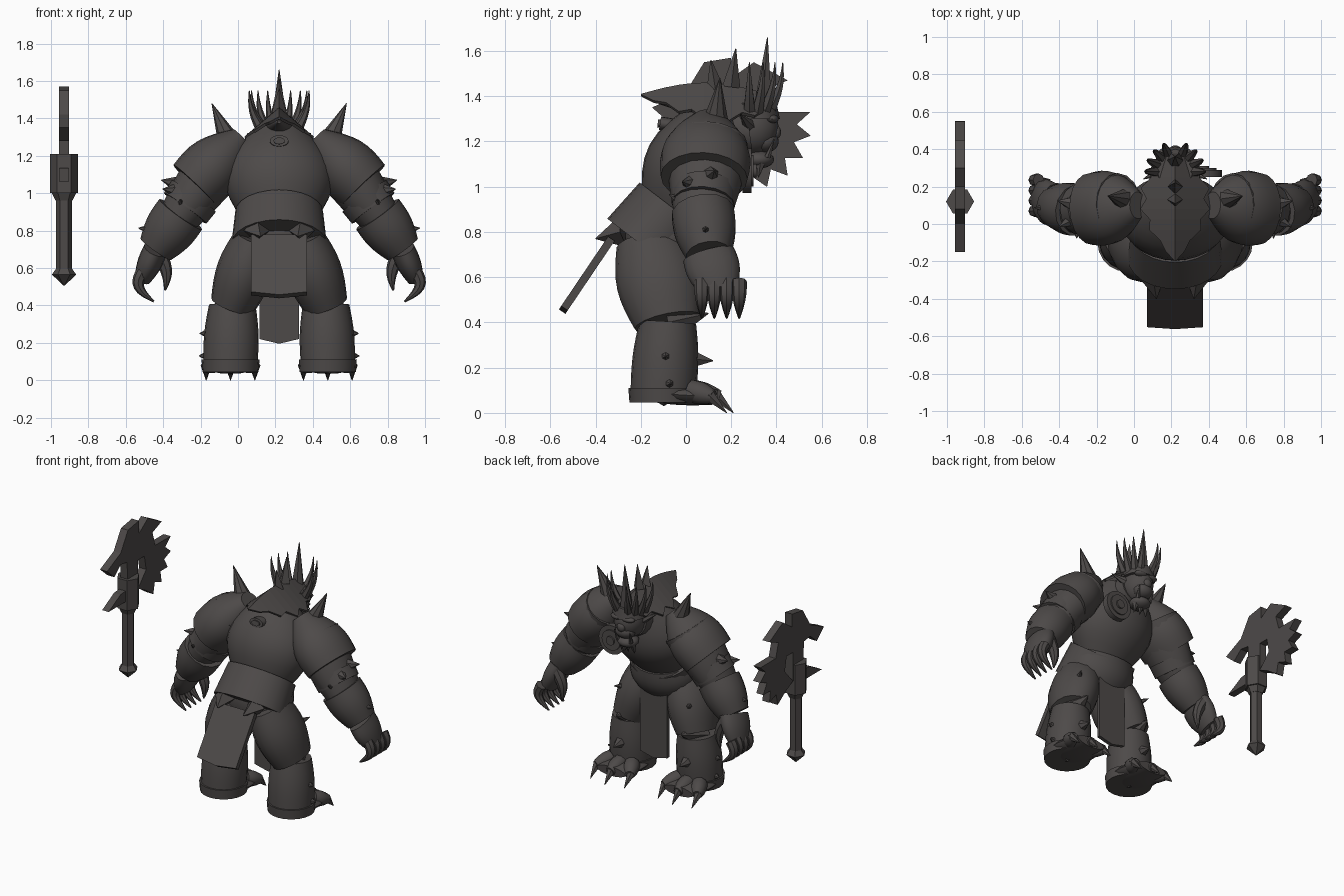
import bpy, bmesh, math
from mathutils import Vector

if "Cube" in bpy.data.objects:
    bpy.data.objects.remove(bpy.data.objects["Cube"])

mat = bpy.data.materials.new("charcoal brown")
mat.use_nodes = True
mat.diffuse_color = (.075, .068, .066, 1)
mat.node_tree.nodes["Principled BSDF"].inputs["Base Color"].default_value = mat.diffuse_color

BODY_X, AXE_X = .22, -.93
UP = Vector((0, 0, 1))
FORWARD = Vector((0, 1, 0))
OUT = Vector((1, 0, 0))

# Joints of one side, measured from the body's middle
HIP, KNEE, ANKLE = Vector((.12, -.16, .76)), Vector((.25, -.08, .4)), Vector((.26, -.1, .1))
SHOULDER, ELBOW = Vector((.3, .1, 1.2)), Vector((.56, .07, .84))
WRIST, KNUCKLE = Vector((.66, .1, .7)), Vector((.73, .15, .54))


def finish(name, bm, x, mirror, smooth=True):
    bmesh.ops.recalc_face_normals(bm, faces=bm.faces)
    mesh = bpy.data.meshes.new(name)
    bm.to_mesh(mesh)
    bm.free()
    mesh.materials.append(mat)
    ob = bpy.data.objects.new(name, mesh)
    ob.location.x = x
    bpy.context.collection.objects.link(ob)
    if mirror:
        ob.modifiers.new("Mirror", 'MIRROR')
    if smooth:
        bpy.ops.object.select_all(action='DESELECT')
        ob.select_set(True)
        bpy.context.view_layer.objects.active = ob
        bpy.ops.object.shade_smooth_by_angle(angle=math.radians(40))
    return ob


def limb(name, segments, r0, r1=.002, bulge=0, depth=1, bend=Vector(), mirror=True, n=16, x=BODY_X):
    """Tapered tubes from start to end; bulge swells and bend bows the middle."""
    bm = bmesh.new()
    for start, end in segments:
        start, end = Vector(start), Vector(end)
        steps = 8 if bulge or bend.length else 1
        rings = []
        for i in range(steps + 1):
            t = i / steps
            arch = math.sin(math.pi * t)
            along = (end - start + bend * math.pi * math.cos(math.pi * t)).normalized()
            ref = FORWARD if abs(along.y) < .8 else UP
            b = (ref - along * ref.dot(along)).normalized()
            a = b.cross(along)
            r = r0 + (r1 - r0) * t + bulge * arch
            centre = start.lerp(end, t) + bend * arch
            angles = [k * math.tau / n for k in range(n)]
            rings.append([bm.verts.new(centre + (a * math.cos(w) + b * depth * math.sin(w)) * r)
                          for w in angles])
        for low, high in zip(rings, rings[1:]):
            for k in range(n):
                bm.faces.new((low[k - 1], low[k], high[k], high[k - 1]))
        bm.faces.new(rings[0])
        bm.faces.new(rings[-1])
    return finish(name, bm, x, mirror)


def spurs(name, start, end, items, radius=.07):
    """Spikes growing from a bone: position along it and direction."""
    roots = [(start.lerp(end, t), Vector(way)) for t, way in items]
    limb(name, [(root, root + way) for root, way in roots], radius, n=6)


def slab(name, outline, thick, place, x=BODY_X):
    """Extrude a flat outline; place(a, b, d) puts it in space."""
    bm = bmesh.new()
    low, high = [[bm.verts.new(place(a, b, d)) for a, b in outline] for d in (-thick / 2, thick / 2)]
    bm.faces.new(low)
    bm.faces.new(high)
    for k in range(len(low)):
        bm.faces.new((low[k - 1], low[k], high[k], high[k - 1]))
    finish(name, bm, x, False, smooth=False)


def ball(name, centre, radii, mirror=False):
    bm = bmesh.new()
    bmesh.ops.create_uvsphere(bm, u_segments=16, v_segments=10, radius=1)
    bmesh.ops.scale(bm, vec=radii, verts=bm.verts)
    bmesh.ops.translate(bm, vec=centre, verts=bm.verts)
    finish(name, bm, BODY_X, mirror)


# Torso: hips leaning forward into a heavy hunched chest
WAIST, NECK = Vector((0, -.05, .87)), Vector((0, .14, 1.33))
BELT = Vector((0, -.18, .73))
limb("hips", [((0, -.14, .62), WAIST)], .16, .21, bulge=.05, depth=.8, mirror=False, n=24)
limb("chest", [(WAIST, NECK)], .2, .14, bulge=.12, depth=.77, mirror=False, n=28)
limb("waist_guard", [(BELT, WAIST + UP * .03)], .255, .235, depth=.83, mirror=False, n=24)
for side in (-1, 1):
    limb("waist_points", [((side * .08, -.22, .84), (side * .06, -.22, .96)),
                          ((side * .16, -.15, .86), (side * .16, -.15, .96)),
                          ((side * .12, -.28, .8), (side * .1, -.4, .77))], .07, mirror=False, n=4)
for size in (.05, .03):
    limb("back_medallion", [((0, -.05, 1.27), (0, -.14 + size / 2, 1.28))], size, size,
         depth=.6, mirror=False)

# Cloth panels with pointed ends
def panel(half, length):
    return [(-half, 0), (half, 0), (half, length), (0, length * 1.05), (-half, length)]


slab("rear_cloth", panel(.15, .37), .035,
     lambda a, b, d: (a, -.33 - b * .56 + d * .83, .77 - b * .83 - d * .56))
slab("front_cloth", panel(.105, .5), .025, lambda a, b, d: (a, .03 + d, .72 - b))

# Legs
limb("thigh", [(HIP, KNEE)], .12, .12, bulge=.03, depth=1.25)
limb("thigh_plate", [(HIP.lerp(KNEE, .4) + FORWARD * .05, KNEE + UP * .07)], .12, .11, bulge=.01)
limb("shin_guard", [(KNEE, ANKLE)], .125, .145, bulge=.01, n=20)
limb("ankle_cuff", [(ANKLE + UP * .01, ANKLE - UP * .055)], .155, .15, n=20)
spurs("shin_spikes", KNEE, ANKLE, [(0, (0, .18, .04)), (.5, (.17, 0, 0)), (.5, (0, .21, -.02)),
                                   (.9, (.17, .03, 0))], .1)
spurs("thigh_spikes", HIP, KNEE, [(.5, (.1, .19, .05))])
limb("foot", [(ANKLE - FORWARD * .1 - UP * .01, ANKLE + FORWARD * .24 - UP * .03)], .11, .11,
     bulge=.04, depth=.3)
for k in (-1, 0, 1):
    root = ANKLE + OUT * k * .08 + FORWARD * .12
    tip = ANKLE + OUT * k * .13 + FORWARD * (.25 - .03 * abs(k)) - UP * .03
    limb("toe", [(root, tip)], .05, .03, bulge=.01, n=10)
    limb("toe_claw", [(tip + UP * .01 - FORWARD * .02, tip + FORWARD * .06 - UP * .07)], .03, n=6)

# Arms
BRACER = SHOULDER.lerp(ELBOW, .87)
limb("upper_arm", [(SHOULDER, ELBOW)], .15, .1, bulge=.015, depth=1.15)
limb("shoulder_guard", [((.2, .1, 1.3), (.45, .08, 1.04))], .06, .16, bulge=.045, depth=1.2, n=20)
limb("arm_band", [(SHOULDER.lerp(ELBOW, .6), SHOULDER.lerp(ELBOW, .78))], .145, .14)
limb("bracer", [(BRACER, WRIST)], .14, .1, bulge=.015, n=14)
limb("shoulder_horn", [((.27, .13, 1.28), (.36, .15, 1.48))], .06, n=8)
spurs("shoulder_spikes", SHOULDER, ELBOW, [(.55, (.18, -.1, .02)), (.5, (.2, .04, .05))], .1)
spurs("bracer_spikes", BRACER, WRIST, [(.5, (.16, 0, .02)), (0, (0, -.15, .08)), (0, (-.13, 0, .08))])
limb("palm", [(WRIST, KNUCKLE)], .065, .045, bulge=.01, depth=1.8)
for k in range(4):
    root = KNUCKLE + FORWARD * (.055 * k - .08) + UP * .04
    limb("finger", [(root, root - OUT * .06 - UP * .16)], .035, .005, bulge=.008, bend=OUT * .05, n=8)
limb("thumb", [(WRIST + FORWARD * .08, WRIST + FORWARD * .08 - OUT * .05 - UP * .22)], .04, .005,
     bulge=.01, bend=OUT * -.03, n=8)

# Head and face
limb("neck", [(NECK - UP * .1, (0, .28, 1.25))], .13, .11, mirror=False)
ball("skull", (0, .29, 1.26), (.1, .12, .12))
ball("muzzle", (0, .35, 1.2), (.07, .06, .05))
ball("nose", (0, .4, 1.24), (.03, .02, .03))
ball("jaw", (0, .32, 1.12), (.07, .07, .04))
ball("brow", (.04, .38, 1.3), (.05, .03, .02), mirror=True)
limb("tusk", [((.05, .36, 1.13), (.06, .39, 1.21))], .015, n=6)
limb("ear", [((.08, .28, 1.27), (.17, .24, 1.32))], .03, n=6)
limb("beard", [((k * .04, .33, 1.11), (k * .05, .32, 1.04)) for k in (0, 1)], .025, n=6)

# Crown: a fan of horns curving back along the temples
limb("crown_band", [((0, .3, 1.3), (0, .3, 1.37))], .115, .1, mirror=False, n=12)
limb("centre_horn", [((0, .34, 1.36), (0, .36, 1.66))], .045, mirror=False, n=6)
for k in range(1, 5):
    turn = k * math.pi / 8
    around = OUT * math.sin(turn) + FORWARD * math.cos(turn)
    root = Vector((0, .28, 1.33)) + around * .09
    limb("crown_horn", [(root, root + around * .07 + UP * .22)], .03, bend=around * .02, n=6)

# Ridged hide mantle with ragged edges
bm = bmesh.new()
rows = []
for i in range(11):
    t = i / 10
    y, z = .36 - .56 * t, 1.41 + .05 * math.sin(math.pi * t)
    width = .19 * math.sin(math.pi * (.15 + .85 * t)) * (1 if i % 2 else .8) + .002
    rows.append([bm.verts.new((width * s, y, z - width * s * .85)) for s in (0, .5, 1)])
for row, after in zip(rows, rows[1:]):
    for k in (0, 1):
        bm.faces.new((row[k], row[k + 1], after[k + 1], after[k]))
mantle = finish("hide_mantle", bm, BODY_X, True, smooth=False)
mantle.modifiers.new("Thickness", 'SOLIDIFY').thickness = .015
limb("mantle_core", [((0, .3, 1.34), (0, -.14, 1.38))], .08, .01, bulge=.03, depth=.7, mirror=False)
limb("mantle_spines", [((0, .2, 1.44), (0, .22, 1.61)), ((0, .13, 1.43), (0, .11, 1.56))],
     .04, mirror=False, n=4)

# Round stepped disc worn on one side of the chest
DISC = Vector((.15, .25, 1.07))
for size in (.1, .07, .03):
    limb("chest_disc", [(DISC, DISC + FORWARD * (.07 - size * .3))], size, size, mirror=False, n=18)

# Axe standing beside the figure: spiked crescent, two upper prongs and a rear hook
def upright(a, b, d):
    return (d, a, b)


def axe_part(name, bottom, top, r0, r1):
    limb(name, [((0, .12, bottom), (0, .12, top))], r0, r1, mirror=False, n=6, x=AXE_X)


crescent = []
for k in range(9):
    angle = math.radians(-72 + 10.5 * k)
    reach = .22 if k % 2 else .285
    crescent.append((.27 + reach * math.cos(angle), 1.27 + reach * math.sin(angle)))
prongs = [(.38, 1.33), (.35, 1.43), (.45, 1.47), (.3, 1.55), (.2, 1.48), (.2, 1.57), (.08, 1.55),
          (0, 1.42), (-.15, 1.35), (-.07, 1.28), (0, 1.34), (.07, 1.33), (.08, 1.1), (.19, 1.1),
          (.19, 1.3), (.26, 1.3), (.28, 1.2), (.19, 1.1), (.27, 1.06)]
slab("axe_blade", crescent + prongs, .054, upright, AXE_X)
slab("axe_hook", [(.1, 1.14), (0, 1.13), (-.13, 1.06), (.1, 1.06)], .05, upright, AXE_X)
axe_part("axe_socket", 1, 1.21, .075, .075)
axe_part("axe_collar", .96, 1, .045, .065)
axe_part("axe_handle", .57, 1, .042, .042)
axe_part("axe_pommel_top", .6, .565, .04, .065)
axe_part("axe_pommel_point", .565, .505, .065, .003)
